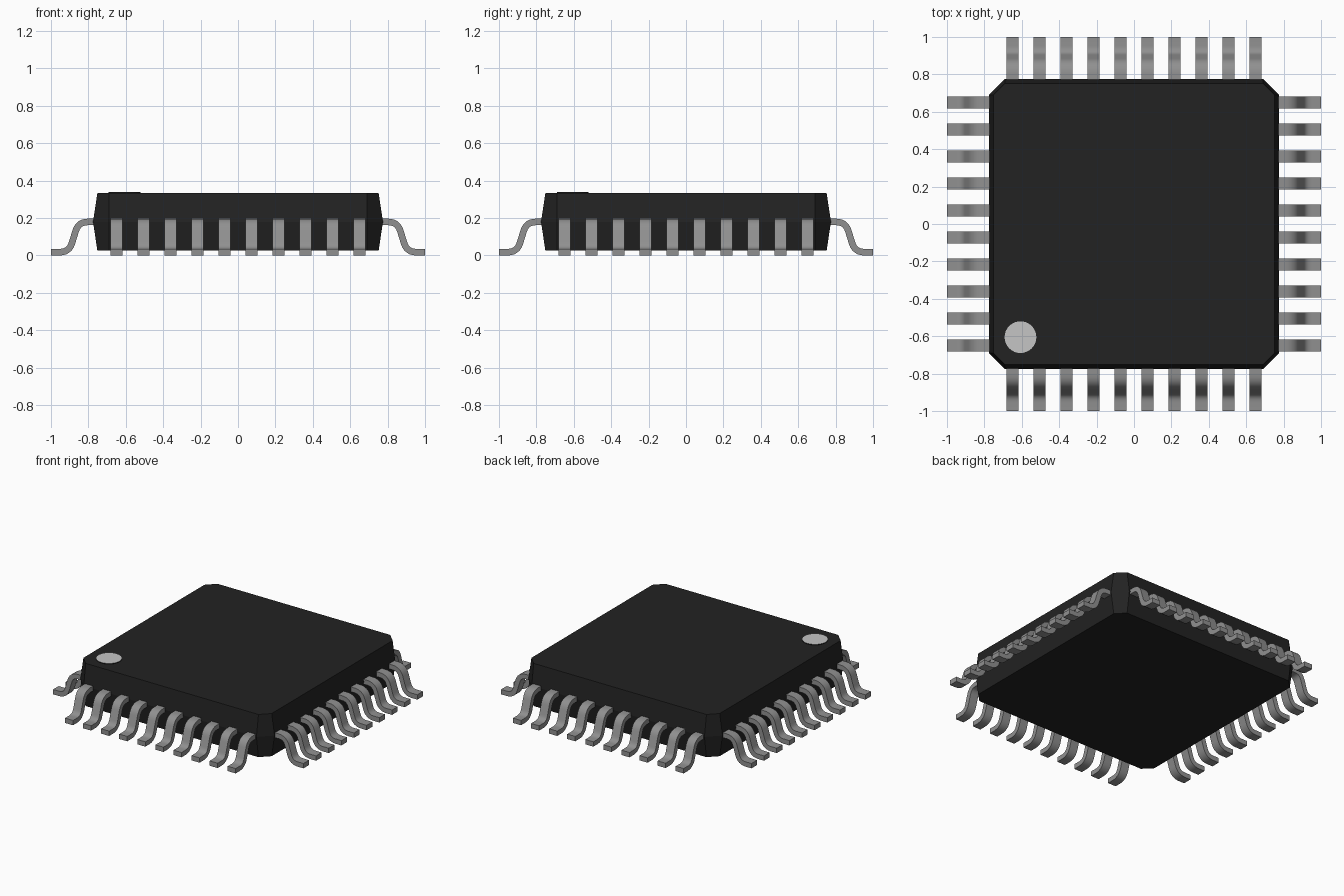
import bpy, bmesh, math
from mathutils import Matrix, Vector

if "Cube" in bpy.data.objects:
    bpy.data.objects.remove(bpy.data.objects["Cube"], do_unlink=True)


def material(name, value):
    mat = bpy.data.materials.new(name)
    mat.use_nodes = True
    colour = (value, value, value, 1.0)
    mat.diffuse_color = colour
    mat.node_tree.nodes["Principled BSDF"].inputs["Base Color"].default_value = colour
    return mat


BLACK = material("black plastic", 0.016)
METAL = material("grey metal", 0.28)
LIGHT = material("light grey mark", 0.56)


def make_object(name, bm, *mats):
    bmesh.ops.recalc_face_normals(bm, faces=bm.faces[:])
    mesh = bpy.data.meshes.new(name)
    bm.to_mesh(mesh)
    bm.free()
    for mat in mats:
        mesh.materials.append(mat)
    obj = bpy.data.objects.new(name, mesh)
    bpy.context.collection.objects.link(obj)
    return obj


# Body: square with cut corners, widest at the level of the leads
def ring(bm, half, z, corner=0.69):
    pts = []
    for k in range(4):
        turn = Matrix.Rotation(k * math.pi / 2, 3, 'Z')
        pts += [turn @ Vector((half, -corner, z)), turn @ Vector((half, corner, z))]
    return [bm.verts.new(p) for p in pts]


bm = bmesh.new()
rings = [ring(bm, h, z) for h, z in ((0.752, 0.025), (0.775, 0.18), (0.752, 0.333))]
for low, high in zip(rings, rings[1:]):
    for i in range(8):
        j = (i + 1) % 8
        bm.faces.new((low[i], low[j], high[j], high[i]))
bm.faces.new(rings[0][::-1])
bm.faces.new(rings[-1])
make_object("body", bm, BLACK)

# Corner mark: thin disc with a light top and a black rim
bm = bmesh.new()
bmesh.ops.create_cone(bm, cap_ends=True, segments=32, radius1=0.085, radius2=0.085,
                      depth=0.008, matrix=Matrix.Translation((-0.607, -0.605, 0.334)))
bm.normal_update()
for f in bm.faces:
    f.material_index = 1 if f.normal.z > 0.5 else 0
make_object("corner_mark", bm, BLACK, LIGHT)


# Lead centre line: S-bend with rounded corners, in (outward, up)
def lead_path(bend=0.05, steps=6):
    a, b, c, d = (Vector(p) for p in
                  ((0.74, 0.179), (0.853, 0.179), (0.903, 0.0175), (1.0, 0.0175)))
    path = [a]
    for prev, corner, nxt in ((a, b, c), (b, c, d)):
        p = corner + (prev - corner).normalized() * bend
        q = corner + (nxt - corner).normalized() * bend
        for i in range(steps + 1):
            t = i / steps
            path.append(p * (1 - t) ** 2 + corner * 2 * t * (1 - t) + q * t * t)
    return path + [d]


def add_lead(bm, path, offset, turn, width=0.064, thick=0.035):
    sections = []
    for i, p in enumerate(path):
        along = (path[min(i + 1, len(path) - 1)] - path[max(i - 1, 0)]).normalized()
        up = Vector((-along.y, along.x)) * thick / 2
        section = []
        for side, s in ((-1, -1), (1, -1), (1, 1), (-1, 1)):
            v = p + up * s
            section.append(bm.verts.new(turn @ Vector((v.x, offset + side * width / 2, v.y))))
        sections.append(section)
    for s0, s1 in zip(sections, sections[1:]):
        for i in range(4):
            j = (i + 1) % 4
            bm.faces.new((s0[i], s0[j], s1[j], s1[i]))
    bm.faces.new(sections[0][::-1])
    bm.faces.new(sections[-1])


# Ten leads on each of the four sides
path = lead_path()
for k, side in enumerate(("left", "back", "right", "front")):
    bm = bmesh.new()
    turn = Matrix.Rotation(k * math.pi / 2, 3, 'Z')
    for i in range(10):
        add_lead(bm, path, (i - 4.5) * 0.1444, turn)
    leads = make_object(side + "_leads", bm, METAL)
    bpy.ops.object.select_all(action='DESELECT')
    leads.select_set(True)
    bpy.context.view_layer.objects.active = leads
    bpy.ops.object.shade_smooth_by_angle(angle=math.radians(35))
